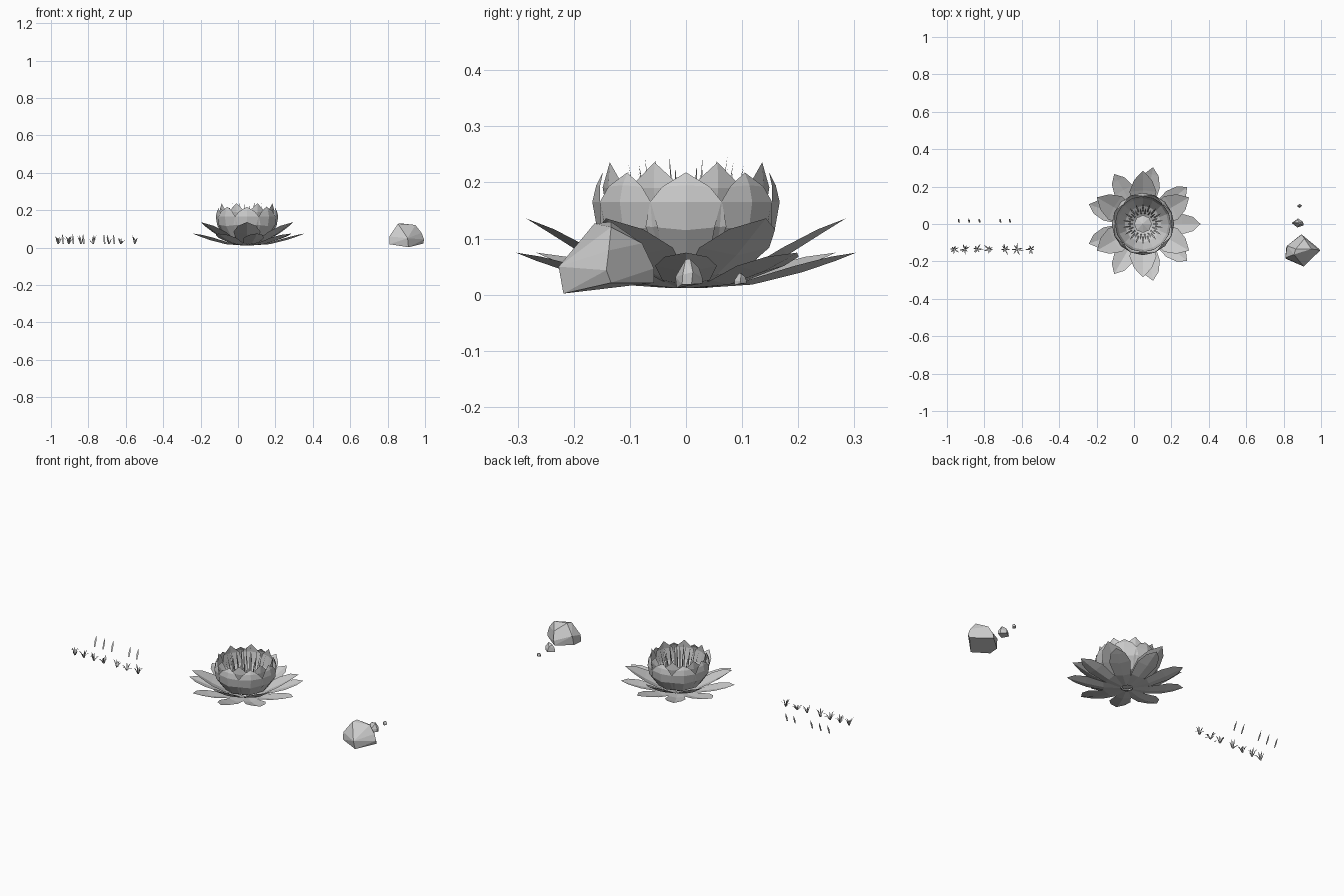
import bpy, bmesh, math, random
from mathutils import Vector, Matrix

if "Cube" in bpy.data.objects:
    bpy.data.objects.remove(bpy.data.objects["Cube"])

random.seed(4)
CX = 0.048  # flower centre


def finish(bm, name):
    me = bpy.data.meshes.new(name)
    bm.to_mesh(me)
    bm.free()
    ob = bpy.data.objects.new(name, me)
    bpy.context.collection.objects.link(ob)
    return ob


# One ring of petals; profile rows are (radius, height, half width, edge cupping)
def petal_ring(name, count, offset, profile):
    bm = bmesh.new()
    for i in range(count):
        rot = Matrix.Translation((CX, 0, 0)) @ Matrix.Rotation(
            math.radians(offset) + 2 * math.pi * i / count, 4, 'Z')
        rows = []
        for k, (r, z, w, cup) in enumerate(profile):
            a = profile[max(k - 1, 0)]
            b = profile[min(k + 1, len(profile) - 1)]
            d = Vector((b[0] - a[0], 0, b[1] - a[1])).normalized()
            n = Vector((-d.z, 0, d.x))  # towards the flower axis
            if w == 0:
                rows.append([bm.verts.new(rot @ Vector((r, 0, z)))])
            else:
                rows.append([bm.verts.new(rot @ (Vector((r, s * w, z)) + n * cup * abs(s)))
                             for s in (-1, 0, 1)])
        for lo, hi in zip(rows, rows[1:]):
            for j in range(2):
                if len(hi) == 1:
                    bm.faces.new((lo[j], lo[j + 1], hi[0]))
                else:
                    bm.faces.new((lo[j], lo[j + 1], hi[j + 1], hi[j]))
    return finish(bm, name)


petal_ring("lower_petals", 9, 0, [
    (.03, .012, .015, 0), (.12, .018, .042, .008), (.21, .040, .055, .012),
    (.27, .060, .038, .008), (.308, .075, 0, 0)])
petal_ring("upper_petals", 6, 30, [
    (.03, .015, .018, 0), (.11, .035, .058, .010), (.18, .070, .072, .016),
    (.24, .108, .048, .010), (.285, .136, 0, 0)])
petal_ring("outer_cup_petals", 8, 0, [
    (.03, .018, .014, 0), (.115, .055, .052, .010), (.158, .115, .072, .016),
    (.167, .165, .064, .014), (.160, .195, .042, .007), (.148, .218, 0, 0)])
petal_ring("inner_cup_petals", 8, 22.5, [
    (.03, .022, .014, 0), (.095, .060, .045, .008), (.136, .125, .060, .012),
    (.150, .190, .050, .010), (.147, .236, 0, 0)])


# Seed pod in the middle, faceted with a shallow point
bm = bmesh.new()
rings = []
for r, z in ((.025, .02), (.047, .105)):
    rings.append([bm.verts.new((CX + r * math.cos(a * math.pi / 4),
                                r * math.sin(a * math.pi / 4), z)) for a in range(8)])
tip = bm.verts.new((CX, 0, .122))
for i in range(8):
    j = (i + 1) % 8
    bm.faces.new((rings[0][i], rings[0][j], rings[1][j], rings[1][i]))
    bm.faces.new((rings[1][i], rings[1][j], tip))
bm.faces.new(rings[0][::-1])
finish(bm, "seed_pod")


# A thin pointed three-row blade
def blade(bm, base, tip, width, bow=0.0):
    base, tip = Vector(base), Vector(tip)
    d = tip - base
    side = Vector((-d.y, d.x, 0))
    if side.length < 1e-5:
        side = Vector((1, 0, 0))
    side = side.normalized() * width / 2
    mid = base + d * .5 + Vector((0, 0, bow))
    v = [bm.verts.new(p) for p in (base - side * .7, base + side * .7,
                                   mid + side, mid - side, tip)]
    bm.faces.new(v[:4])
    bm.faces.new((v[3], v[2], v[4]))


# Two rings of stamens
bm = bmesh.new()
for count, r0, r1, top in ((18, .055, .085, .232), (18, .068, .11, .222)):
    for i in range(count):
        a = 2 * math.pi * (i + (top < .23) * .5) / count
        c, s = math.cos(a), math.sin(a)
        blade(bm, (CX + r0 * c, r0 * s, .05),
              (CX + r1 * c, r1 * s, top + random.uniform(-.012, .016)), .009)
finish(bm, "stamens")


# Grass clumps in the front row
bm = bmesh.new()
for x in (-.962, -.904, -.84, -.775, -.69, -.626, -.552):
    turn = random.uniform(0, 6.28)
    for k in range(7):
        a = turn + k * 2 * math.pi / 7 + random.uniform(-.25, .25)
        r = random.uniform(.018, .036)
        h = .095 - r * 1.5 + random.uniform(-.008, .006)
        blade(bm, (x + .003 * math.cos(a), -.135 + .003 * math.sin(a), .02),
              (x + r * math.cos(a), -.135 + r * math.sin(a), h), .007, .008)
finish(bm, "grass_clumps")

# Single blades in the back row
bm = bmesh.new()
for x in (-.935, -.88, -.825, -.713, -.662):
    blade(bm, (x, .008, .02), (x - .004, .03, .075), .01)
finish(bm, "grass_blades")


# Faceted rocks as convex hulls
def rock(name, loc, size, points):
    bm = bmesh.new()
    for p in points:
        bm.verts.new([l + s * c for l, s, c in zip(loc, size, p)])
    res = bmesh.ops.convex_hull(bm, input=bm.verts)
    loose = [v for v in bm.verts if not v.link_faces]
    bmesh.ops.delete(bm, geom=loose, context='VERTS')
    bmesh.ops.dissolve_limit(bm, angle_limit=.1, verts=bm.verts, edges=bm.edges)
    return finish(bm, name)


# Points in half sizes about the rock centre
shape = [(-1, -.5, -.75), (-.95, .2, -.75), (-.1, 1, -.7), (.95, .1, -.7), (.1, -.9, -1),
         (-1, -.45, -.1), (-.9, .3, .1), (-.05, 1, -.3), (1, 0, -.35), (.05, -1, -.25),
         (-.5, -.25, .95), (-.4, .1, 1), (.5, .1, .85), (.1, .75, .4), (.85, .05, .2)]
rock("large_rock", (.902, -.142, .066), (.093, .085, .064), shape)
rock("medium_rock", (.875, .005, .038), (.031, .024, .026), [(-x, y, z) for x, y, z in shape])
rock("small_rock", (.886, .097, .028), (.012, .011, .011), shape)
